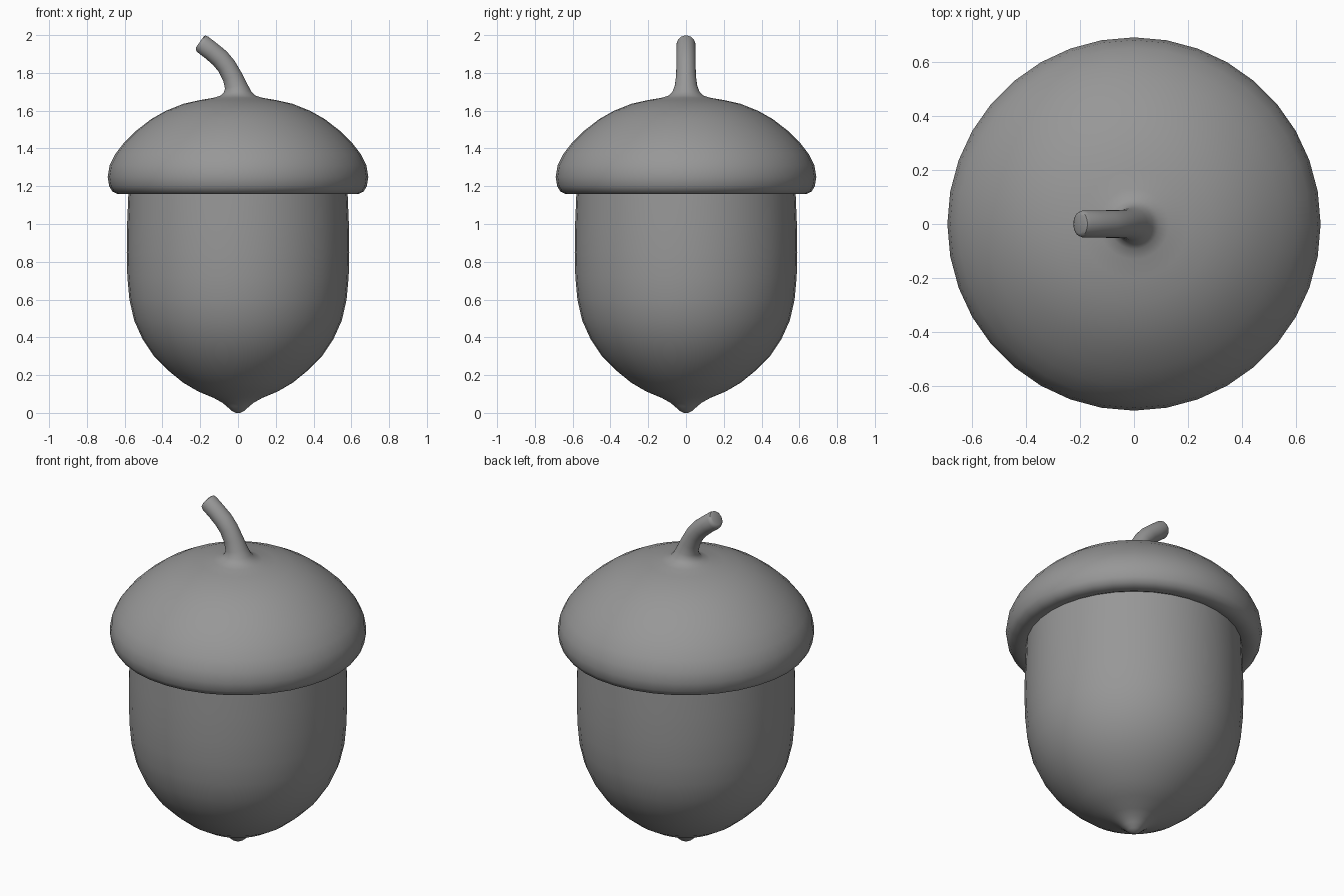
import bpy, bmesh
from math import sin, cos, pi, radians

if "Cube" in bpy.data.objects:
    bpy.data.objects.remove(bpy.data.objects["Cube"])

dark = bpy.data.materials.new("dark_grey")
dark.diffuse_color = (0.31, 0.31, 0.31, 1)
dark.use_nodes = True
dark.node_tree.nodes["Principled BSDF"].inputs["Base Color"].default_value = dark.diffuse_color


def ring_skin(name, rings, sides, cap_start=False, cap_end=False):
    """Skin circular rings given as (centre x, centre z, radius, tilt in degrees)."""
    bm = bmesh.new()
    loops = []
    for cx, cz, r, tilt in rings:
        t = radians(tilt)
        loops.append([bm.verts.new((cx + r * cos(a) * cos(t), r * sin(a), cz + r * cos(a) * sin(t)))
                      for a in (2 * pi * i / sides for i in range(sides))])
    for low, high in zip(loops, loops[1:]):
        for i in range(sides):
            j = (i + 1) % sides
            bm.faces.new((low[i], low[j], high[j], high[i]))
    if cap_start:
        bm.faces.new(loops[0][::-1])
    if cap_end:
        bm.faces.new(loops[-1])
    me = bpy.data.meshes.new(name)
    bm.to_mesh(me)
    bm.free()
    me.materials.append(dark)
    ob = bpy.data.objects.new(name, me)
    bpy.context.collection.objects.link(ob)
    bpy.ops.object.select_all(action='DESELECT')
    ob.select_set(True)
    bpy.context.view_layer.objects.active = ob
    bpy.ops.object.shade_smooth_by_angle(angle=radians(50))
    return ob


def lathe(profile):
    return [(0, z, r, 0) for r, z in profile]


# Nut body with a small pointed tip
nut = [(0.012, 0.0), (0.035, 0.012), (0.06, 0.035), (0.085, 0.055), (0.13, 0.08), (0.21, 0.113),
       (0.29, 0.16), (0.37, 0.225), (0.445, 0.30), (0.505, 0.39), (0.55, 0.49), (0.575, 0.60),
       (0.586, 0.72), (0.589, 0.85), (0.587, 1.0), (0.58, 1.17)]
ring_skin("nut", lathe(nut), 36, cap_start=True)

# Domed cap with a rounded rim
cap = [(0.57, 1.17), (0.60, 1.158), (0.635, 1.158), (0.665, 1.172), (0.682, 1.20), (0.69, 1.25),
       (0.68, 1.31), (0.65, 1.37), (0.60, 1.435), (0.54, 1.493), (0.46, 1.555), (0.38, 1.60),
       (0.29, 1.636), (0.20, 1.656), (0.13, 1.668)]

# Bent stem flaring out of the cap
stem = [(0, 1.68, 0.092, 0), (-0.003, 1.70, 0.072, 3), (-0.01, 1.73, 0.06, 12),
        (-0.03, 1.78, 0.053, 24), (-0.06, 1.835, 0.051, 34), (-0.096, 1.878, 0.051, 44),
        (-0.14, 1.915, 0.05, 50), (-0.187, 1.951, 0.05, 54), (-0.198, 1.961, 0.045, 55),
        (-0.202, 1.964, 0.034, 55)]
ring_skin("cap_and_stem", lathe(cap) + stem, 36, cap_end=True)
